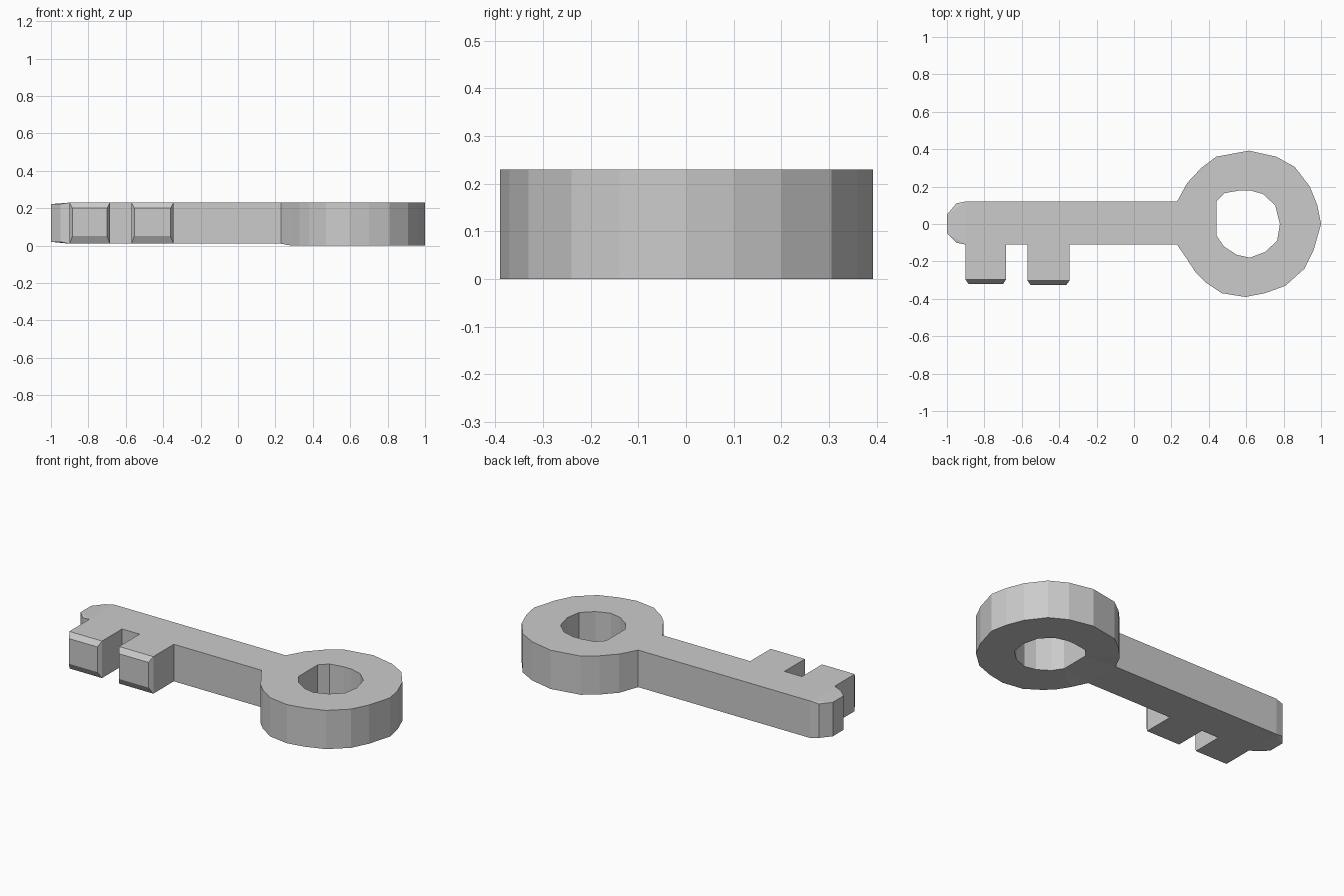
import bpy, bmesh
from mathutils import Vector

if "Cube" in bpy.data.objects:
    bpy.data.objects.remove(bpy.data.objects["Cube"])

TOP = 0.23

# Outer profile: bow, shank with faceted tip, two bits
bow = [(.23, .12), (.285, .22), (.36, .30), (.44, .36), (.615, .392), (.76, .36),
       (.86, .305), (.94, .20), (.98, .10), (1, 0), (.96, -.14), (.91, -.24),
       (.81, -.33), (.70, -.37), (.595, -.39), (.47, -.37), (.38, -.31),
       (.33, -.26), (.285, -.19), (.23, -.11)]
tip = [(-.95, -.10), (-1, -.05), (-1, .05), (-.95, .11), (-.90, .12)]


def bit(x0, x1, end):
    return [(x1, -.11), (x1, end), (x0, end), (x0, -.11)]


outline = bow + bit(-.57, -.345, -.302) + bit(-.90, -.685, -.298) + tip

# Faceted finger hole
hole = [(.44, .12), (.485, .165), (.57, .18), (.62, .18), (.69, .16), (.755, .10),
        (.78, 0), (.765, -.09), (.70, -.15), (.62, -.18), (.55, -.165),
        (.48, -.12), (.44, -.06)]

bm = bmesh.new()


def loop(points):
    verts = [bm.verts.new((x, y, 0)) for x, y in points]
    return [bm.edges.new((v, verts[(i + 1) % len(verts)])) for i, v in enumerate(verts)]


# Fill between the loops and extrude to full thickness
edges = loop(outline) + loop(hole)
fill = bmesh.ops.triangle_fill(bm, edges=edges, use_beauty=True, normal=(0, 0, 1))
faces = [f for f in fill["geom"] if isinstance(f, bmesh.types.BMFace)]
ext = bmesh.ops.extrude_face_region(bm, geom=faces, use_keep_orig=True)
bmesh.ops.translate(bm, vec=(0, 0, TOP),
                    verts=[v for v in ext["geom"] if isinstance(v, bmesh.types.BMVert)])
bmesh.ops.recalc_face_normals(bm, faces=bm.faces[:])

# Slightly thinner shank and tip
for v in bm.verts:
    low = v.co.z < .1
    if v.co.x < -.92:
        v.co.z = .02 if low else .222
    elif v.co.x < .25 and low:
        v.co.z = .01

# Chamfered bit ends
bm.normal_update()
ends = [f for f in bm.faces if f.normal.y < -.9 and f.calc_center_median().y < -.28
        and f.calc_center_median().x < 0]
for f in bmesh.ops.extrude_discrete_faces(bm, faces=ends)["faces"]:
    c = f.calc_center_median()
    for v in f.verts:
        d = v.co - c
        v.co = c + Vector((d.x * .86, -.023, d.z * .68 + .005))

bmesh.ops.recalc_face_normals(bm, faces=bm.faces[:])
mesh = bpy.data.meshes.new("key")
bm.to_mesh(mesh)
bm.free()
bpy.context.collection.objects.link(bpy.data.objects.new("key", mesh))
